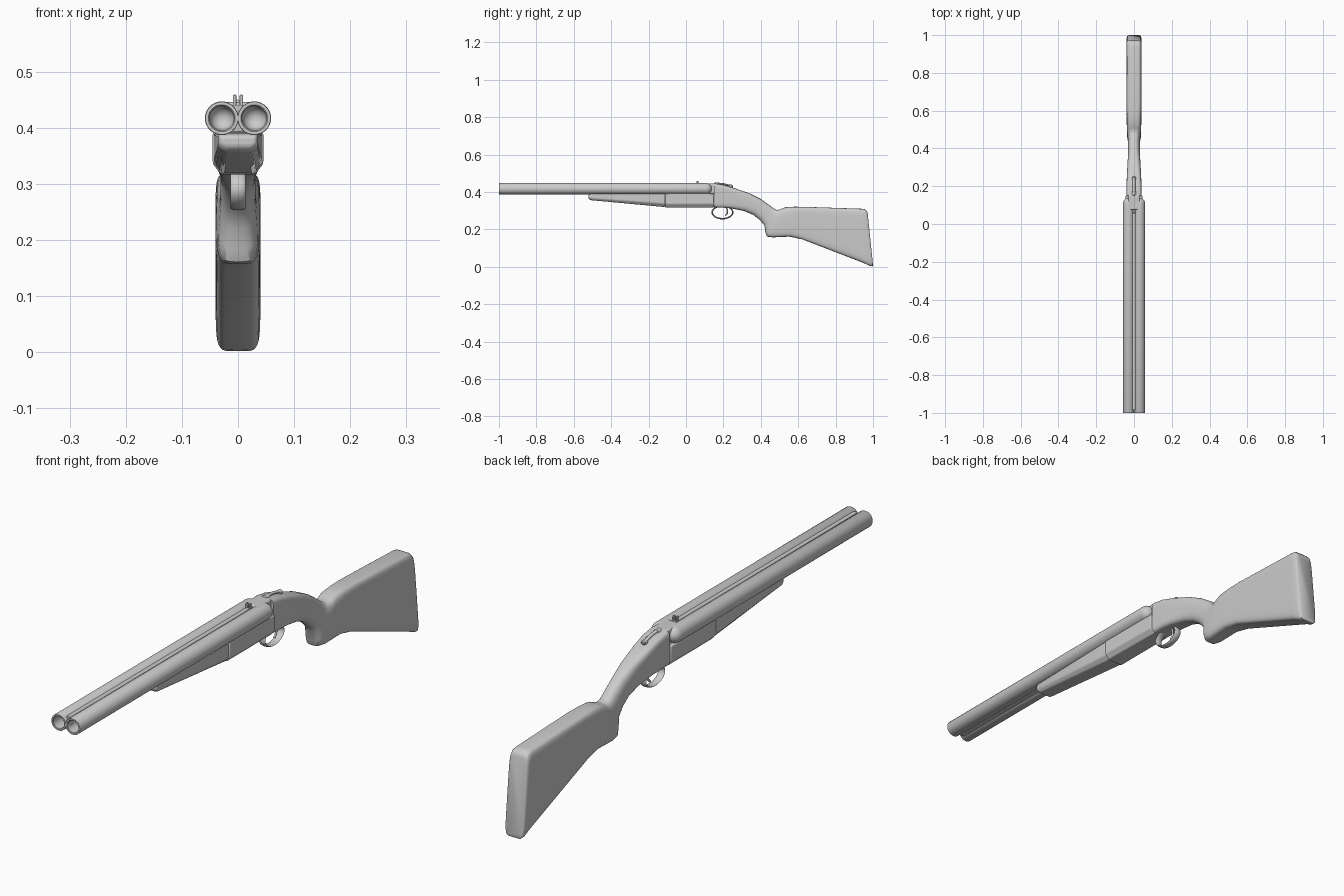
import bpy, bmesh, math
from mathutils import Vector

cube = bpy.data.objects.get("Cube")
if cube:
    bpy.data.objects.remove(cube, do_unlink=True)

grey = bpy.data.materials.new("plain grey")
grey.use_nodes = True
colour = (0.6, 0.6, 0.6, 1)
grey.diffuse_color = colour
grey.node_tree.nodes["Principled BSDF"].inputs["Base Color"].default_value = colour


def finish(name, bm, angle=35, bevel=0):
    bmesh.ops.recalc_face_normals(bm, faces=bm.faces)
    mesh = bpy.data.meshes.new(name)
    bm.to_mesh(mesh)
    bm.free()
    mesh.materials.append(grey)
    ob = bpy.data.objects.new(name, mesh)
    bpy.context.collection.objects.link(ob)
    if bevel:
        mod = ob.modifiers.new("Bevel", "BEVEL")
        mod.width, mod.segments, mod.limit_method = bevel, 3, "ANGLE"
    bpy.ops.object.select_all(action="DESELECT")
    ob.select_set(True)
    bpy.context.view_layer.objects.active = ob
    bpy.ops.object.shade_smooth_by_angle(angle=math.radians(angle))
    return ob


def loft(name, rings, closed=False, **kw):
    """Skin a list of equal-length rings of points."""
    bm = bmesh.new()
    loops = [[bm.verts.new(p) for p in ring] for ring in rings]
    n = len(loops[0])
    pairs = list(zip(loops, loops[1:])) + ([(loops[-1], loops[0])] if closed else [])
    for a, b in pairs:
        for i in range(n):
            j = (i + 1) % n
            bm.faces.new((a[i], a[j], b[j], b[i]))
    if not closed:
        bm.faces.new(loops[0])
        bm.faces.new(loops[-1])
    return finish(name, bm, **kw)


def squircle(top, bottom, width, power, count=40):
    """Rounded section standing between a top and a bottom point (y, z)."""
    t, b = Vector((0, *top)), Vector((0, *bottom))
    mid, half = (t + b) / 2, (t - b) / 2
    ring = []
    for i in range(count):
        a = math.tau * i / count
        c, s = math.cos(a), math.sin(a)
        u = math.copysign(abs(c) ** (2 / power), c)
        v = math.copysign(abs(s) ** (2 / power), s)
        ring.append(mid + half * v + Vector((width * u, 0, 0)))
    return ring


def lathe_y(name, profile, x, z, count=32):
    """Turn (radius, y) points round an axis along y."""
    rings = [[(x + r * math.cos(math.tau * i / count), y,
               z + r * math.sin(math.tau * i / count)) for i in range(count)]
             for r, y in profile]
    return loft(name, rings)


def tube(name, points, radius, cyclic=False, flat=1, count=12):
    """Sweep an oval in x along a path of (y, z) points."""
    rings = []
    n = len(points)
    for k, (y, z) in enumerate(points):
        p = points[(k - 1) % n if cyclic else max(k - 1, 0)]
        q = points[(k + 1) % n if cyclic else min(k + 1, n - 1)]
        d = Vector((0, q[0] - p[0], q[1] - p[1])).normalized()
        side = Vector((0, -d.z, d.y))
        rings.append([Vector((flat * radius * math.cos(math.tau * i / count), y, z))
                      + side * radius * math.sin(math.tau * i / count) for i in range(count)])
    return loft(name, rings, closed=cyclic)


def box(name, lo, hi, bevel=0.002):
    rings = [[(lo[0], y, lo[2]), (hi[0], y, lo[2]), (hi[0], y, hi[2]), (lo[0], y, hi[2])]
             for y in (lo[1], hi[1])]
    return loft(name, rings, bevel=bevel)


# Barrels with a hollow muzzle and a rounded breech end
for name, x in (("left_barrel", 0.029), ("right_barrel", -0.029)):
    bore = [(0.021 * math.sin(a * math.pi / 16), -0.92 + 0.021 * math.cos(a * math.pi / 16))
            for a in range(1, 9)]
    breech = [(0.03 * math.cos(a * math.pi / 16), 0.108 + 0.03 * math.sin(a * math.pi / 16))
              for a in range(8)]
    lathe_y(name, bore + [(0.022, -0.998), (0.024, -1), (0.029, -1), (0.03, -0.998),
                          (0.03, 0.06)] + breech, x, 0.417)

# Ribs joining the barrels, and the sights
box("top_rib", (-0.009, -0.985, 0.424), (0.009, 0.08, 0.441))
box("lower_rib", (-0.009, -0.985, 0.393), (0.009, 0.08, 0.412))
box("breech_bridge", (-0.03, 0.075, 0.388), (0.03, 0.155, 0.446), bevel=0.006)
for name, x in (("left_sight_prong", 0.006), ("right_sight_prong", -0.006)):
    box(name, (x - 0.003, 0.056, 0.438), (x + 0.003, 0.066, 0.459), bevel=0.002)


# Fore-end and receiver share a chamfered section
def chamfered(y, top, bottom, width):
    edge = bottom + 0.25 * (top - bottom)
    return [(width, y, top), (width, y, edge), (width * 0.68, y, bottom),
            (-width * 0.68, y, bottom), (-width, y, edge), (-width, y, top)]


loft("fore_end", [chamfered(-0.522, 0.385, 0.366, 0.032), chamfered(-0.51, 0.39, 0.356, 0.036),
                  chamfered(-0.112, 0.392, 0.319, 0.043)], bevel=0.005)
loft("receiver", [chamfered(-0.112, 0.392, 0.317, 0.045), chamfered(0.15, 0.392, 0.317, 0.045)],
     bevel=0.004)

# Rear frame, grip and stock in one continuous skin
stations = [
    ((0.150, 0.446), (0.150, 0.317), 0.040, 6),
    ((0.200, 0.438), (0.200, 0.316), 0.040, 6),
    ((0.260, 0.420), (0.243, 0.312), 0.038, 5),
    ((0.340, 0.392), (0.310, 0.298), 0.034, 3.5),
    ((0.400, 0.362), (0.360, 0.277), 0.031, 2.6),
    ((0.447, 0.329), (0.393, 0.252), 0.031, 2.5),
    ((0.470, 0.311), (0.420, 0.220), 0.032, 2.7),
    ((0.488, 0.303), (0.424, 0.182), 0.034, 3.2),
    ((0.508, 0.309), (0.433, 0.161), 0.036, 4),
    ((0.532, 0.318), (0.465, 0.157), 0.038, 4.5),
    ((0.580, 0.321), (0.553, 0.161), 0.039, 5),
    ((0.640, 0.320), (0.620, 0.147), 0.040, 6),
    ((0.940, 0.310), (0.950, 0.020), 0.040, 7),
    ((0.957, 0.307), (0.985, 0.004), 0.040, 7),
    ((0.967, 0.298), (0.997, 0.002), 0.038, 7),
    ((0.971, 0.288), (1.000, 0.008), 0.035, 7),
]
loft("stock", [squircle(*s) for s in stations], angle=50)

# Trigger guard and trigger
guard = [(0.195 + 0.055 * math.cos(math.tau * i / 32),
          0.291 + 0.034 * math.sin(math.tau * i / 32)) for i in range(32)]
tube("trigger_guard", guard, 0.004, cyclic=True, flat=3.4)
tube("trigger", [(0.215, 0.32), (0.222, 0.30), (0.22, 0.285), (0.21, 0.274)], 0.004)

# Opening lever with its pivot and thumb knob
lathe_y("lever_pivot", [(0.004, 0.148), (0.012, 0.154), (0.012, 0.172), (0.004, 0.18)], 0, 0.438)
tube("opening_lever", [(0.17, 0.445), (0.2, 0.442), (0.225, 0.436), (0.25, 0.429)], 0.005, flat=1.4)
lathe_y("thumb_knob", [(0.003, 0.229), (0.009, 0.234), (0.01, 0.241), (0.009, 0.247),
                       (0.003, 0.252)], 0, 0.429)
